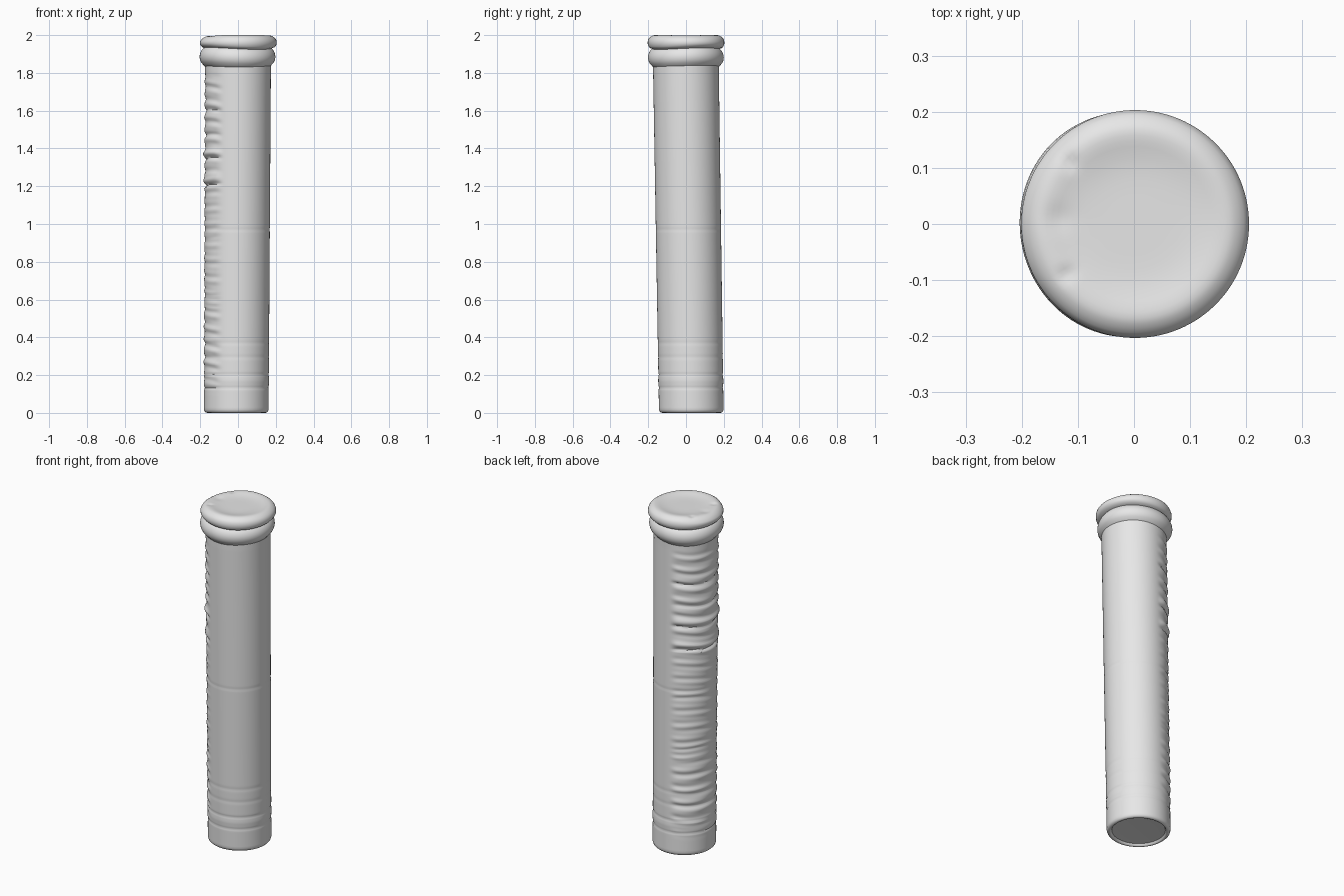
import bpy, bmesh, math
from mathutils import Vector

cube = bpy.data.objects.get("Cube")
if cube:
    bpy.data.objects.remove(cube, do_unlink=True)

SEG = 112

grey = bpy.data.materials.new("plain grey")
grey.use_nodes = True
grey.diffuse_color = (0.8, 0.8, 0.8, 1)
grey.node_tree.nodes["Principled BSDF"].inputs["Base Color"].default_value = (0.8, 0.8, 0.8, 1)


def smooth(a, b, v):
    t = min(1, max(0, (v - a) / (b - a)))
    return t * t * (3 - 2 * t)


def bump(v, centre, width):
    return math.exp(-((v - centre) / width) ** 2)


def lathe(name, profile, shape):
    """Revolve (radius, z) points; shape(r, z, angle) gives the final point."""
    bm = bmesh.new()
    rings = []
    for r, z in profile:
        if r < 1e-6:
            rings.append([bm.verts.new(shape(0, z, 0))])
        else:
            rings.append([bm.verts.new(shape(r, z, 2 * math.pi * i / SEG)) for i in range(SEG)])
    for a, b in zip(rings, rings[1:]):
        for i in range(SEG):
            j = (i + 1) % SEG
            if len(a) == 1:
                bm.faces.new((a[0], b[j], b[i]))
            elif len(b) == 1:
                bm.faces.new((a[i], a[j], b[0]))
            else:
                bm.faces.new((a[i], a[j], b[j], b[i]))
    mesh = bpy.data.meshes.new(name)
    bm.to_mesh(mesh)
    bm.free()
    mesh.materials.append(grey)
    obj = bpy.data.objects.new(name, mesh)
    bpy.context.collection.objects.link(obj)
    bpy.ops.object.select_all(action='DESELECT')
    bpy.context.view_layer.objects.active = obj
    obj.select_set(True)
    bpy.ops.object.shade_smooth_by_angle(angle=math.radians(50))
    return obj


def lean(z):
    """The shaft leans slightly, so its foot sits off centre."""
    t = max(0, 1 - z / 1.8)
    return Vector((-0.009 * t, 0.028 * t, 0))


# Grooves and ridges: (height, depth, width)
side_marks = [(1.60, -0.006, 0.008), (1.47, -0.004, 0.008), (1.37, 0.007, 0.016),
              (1.345, -0.006, 0.007), (1.235, 0.009, 0.014), (1.208, -0.010, 0.007),
              (0.93, -0.003, 0.010), (0.63, -0.005, 0.009), (0.57, -0.003, 0.008)]
ring_marks = [(0.97, -0.002, 0.007), (0.37, -0.002, 0.009), (0.295, -0.002, 0.009),
              (0.203, -0.004, 0.006), (0.133, -0.004, 0.006), (0.17, 0.002, 0.014)]


def shaft_point(r, z, a):
    if r > 0.16 and z > 0.03:
        # Rippled side faces -x, the rest is nearly plain
        w = smooth(0.25, 0.55, math.cos(a - math.radians(170)))
        fade = smooth(0.08, 0.2, z) * (1 - smooth(1.74, 1.82, z))
        wander = z + 0.006 * math.sin(3 * a + 4 * z)
        amp = 0.0022 + 0.001 * math.sin(5 * z)
        r += w * fade * (amp * math.sin(2 * math.pi * wander / 0.062)
                         + 0.001 * math.sin(2 * math.pi * wander / 0.037 + 2 * a))
        r += w * sum(d * bump(wander, c, s) for c, d, s in side_marks)
        r += (0.7 + 0.5 * w) * sum(d * bump(z, c, s) for c, d, s in ring_marks)
    return Vector((r * math.cos(a), r * math.sin(a), z)) + lean(z)


# Shaft with a rounded foot and a slightly recessed underside
foot = [(0, 0.014), (0.10, 0.014), (0.143, 0.012), (0.149, 0.002), (0.153, 0),
        (0.162, 0.002), (0.168, 0.008), (0.171, 0.018)]
wall = [(0.171 + 0.003 * i / 230, 0.03 + 1.81 * i / 230) for i in range(231)]
lathe("shaft", foot + wall, shaft_point)


# Bulging collar under the lid
def collar_point(r, z, a):
    r += 0.0015 * math.sin(3 * a + 1)
    z += 0.004 * math.sin(2 * a + 0.5)
    return Vector((r * math.cos(a) - 0.004, r * math.sin(a), z))


lathe("collar", [(0.165, 1.828), (0.174, 1.833), (0.182, 1.842), (0.192, 1.853),
                 (0.198, 1.866), (0.201, 1.882), (0.199, 1.898), (0.194, 1.911),
                 (0.187, 1.922), (0.180, 1.929), (0.172, 1.933)], collar_point)


# Rounded lid with a shallow dished top and a few small dents
dents = [(-0.115, 0.11, 0.006, 0.014), (-0.12, -0.09, 0.006, 0.014), (-0.135, 0.01, 0.004, 0.025)]


def lid_point(r, z, a):
    x, y = r * math.cos(a) + 0.002, r * math.sin(a)
    if z > 1.965:
        for cx, cy, depth, size in dents:
            z -= depth * bump(math.hypot(x - cx, y - cy), 0, size)
        z -= 0.007 * smooth(0.06, 0.2, -x) + 0.002 * smooth(0.1, 0.2, x)
    elif z < 1.945:
        z += 0.004 * math.sin(2 * a + 0.5)
    return Vector((x, y, z))


top = [(0.186, 1.992), (0.178, 1.997), (0.168, 2.0), (0.158, 2.0), (0.148, 1.999),
       (0.138, 1.997), (0.128, 1.995), (0.118, 1.9935), (0.108, 1.992), (0.095, 1.991),
       (0.08, 1.990), (0.05, 1.990), (0, 1.990)]
lathe("lid", [(0.170, 1.925), (0.181, 1.930), (0.192, 1.935), (0.199, 1.943), (0.203, 1.954),
              (0.203, 1.965), (0.200, 1.977), (0.194, 1.986)] + top, lid_point)
